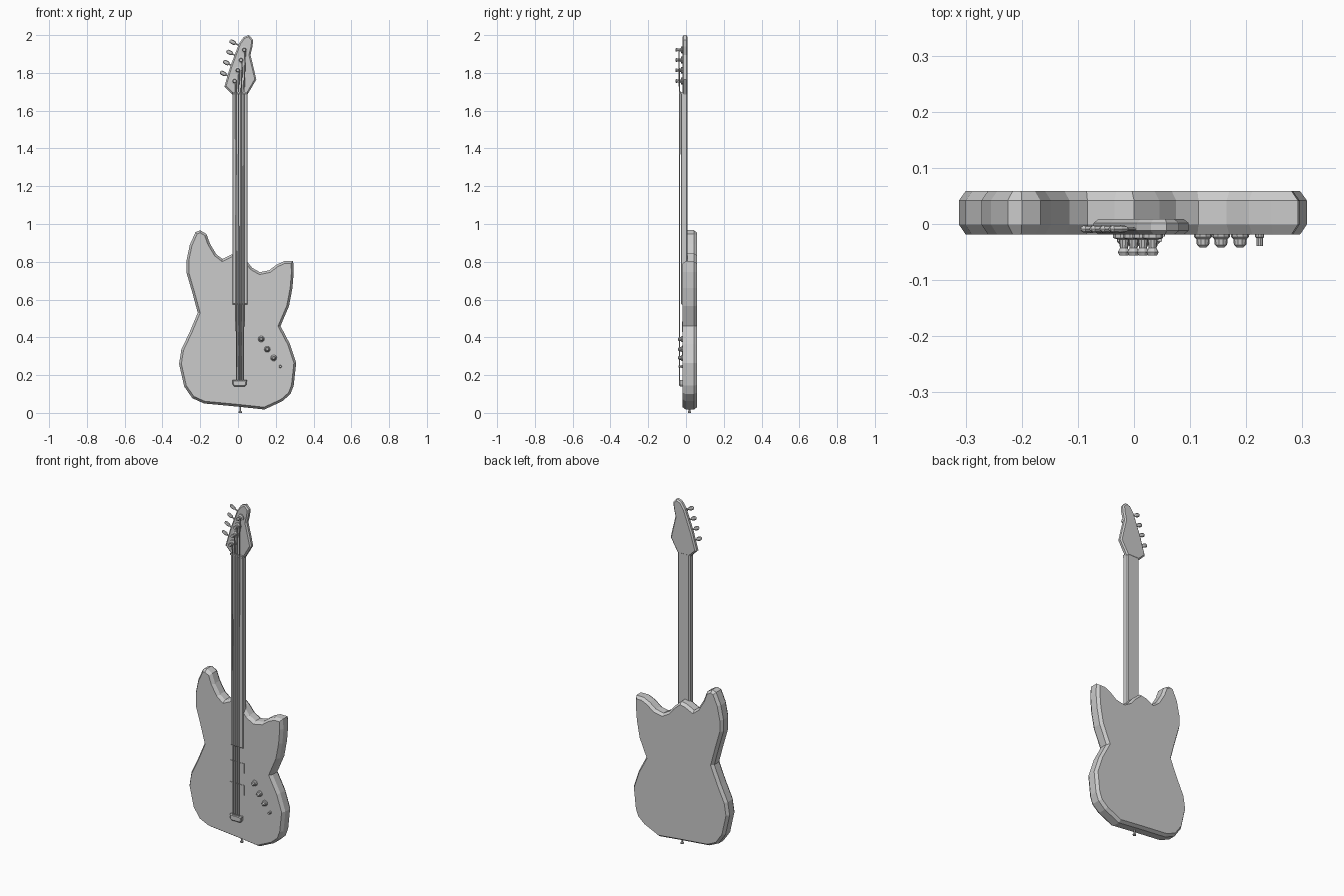
import bpy, bmesh, math
from mathutils import Vector

if "Cube" in bpy.data.objects:
    bpy.data.objects.remove(bpy.data.objects["Cube"])


def finish(bm, name, smooth=False):
    bmesh.ops.recalc_face_normals(bm, faces=bm.faces)
    me = bpy.data.meshes.new(name)
    bm.to_mesh(me)
    bm.free()
    ob = bpy.data.objects.new(name, me)
    bpy.context.collection.objects.link(ob)
    if smooth:
        for p in me.polygons:
            p.use_smooth = len(p.vertices) == 4
    return ob


def slab(name, outline, y0, y1, inset=0.0, front=0.0, back=0.0):
    """Extruded x/z outline with chamfered front and back rims."""
    bm = bmesh.new()
    a = bm.faces.new([bm.verts.new((x, y0 + front, z)) for x, z in outline])
    r = bmesh.ops.extrude_face_region(bm, geom=[a])
    b = next(g for g in r['geom'] if isinstance(g, bmesh.types.BMFace))
    for v in b.verts:
        v.co.y = y1 - back
    bm.faces.ensure_lookup_table()
    a = next(f for f in bm.faces if all(abs(v.co.y - y0 - front) < 1e-6 for v in f.verts)) \
        if not a.is_valid else a
    bmesh.ops.recalc_face_normals(bm, faces=bm.faces)
    for cap, y, d in ((a, y0, front), (b, y1, back)):
        if d:
            bmesh.ops.inset_region(bm, faces=[cap], thickness=inset, use_even_offset=True)
            for v in cap.verts:
                v.co.y = y
    return finish(bm, name)


def rect(x0, x1, z0, z1):
    return [(x0, z0), (x1, z0), (x1, z1), (x0, z1)]


def lathe(name, start, direction, profile, n=10, flat=1.0):
    """Rings of (distance, radius) along a direction; flat squashes in y."""
    bm = bmesh.new()
    start, d = Vector(start), Vector(direction).normalized()
    u = d.cross(Vector((0, 1, 0)))
    u = u.normalized() if u.length > 0.01 else Vector((1, 0, 0))
    w = d.cross(u)
    rings = []
    for t, r in profile:
        rings.append([bm.verts.new(start + d * t + u * r * math.cos(k * math.tau / n)
                                   + w * r * flat * math.sin(k * math.tau / n)) for k in range(n)])
    for p, q in zip(rings, rings[1:]):
        for k in range(n):
            bm.faces.new((p[k], p[(k + 1) % n], q[(k + 1) % n], q[k]))
    bm.faces.new(rings[0])
    bm.faces.new(rings[-1])
    return finish(bm, name)


# Body with offset horns and a slanted bottom
slab("body", [
    (-.225, .957), (-.2, .967), (-.167, .947), (-.148, .895), (-.115, .84), (-.083, .815),
    (-.035, .838), (.0, .845), (.045, .805), (.075, .768), (.115, .745), (.165, .755), (.205, .785),
    (.245, .803), (.292, .803), (.295, .745), (.288, .66), (.27, .565), (.225, .46),
    (.275, .365), (.308, .265), (.295, .145), (.278, .1), (.235, .062), (.14, .018), (0, .033),
    (-.18, .05), (-.242, .078), (-.285, .14), (-.312, .26), (-.3, .335), (-.255, .43),
    (-.213, .53), (-.24, .63), (-.272, .74), (-.272, .81), (-.255, .89)],
    -.019, .059, .012, .018, .017)

# Neck and fingerboard
slab("neck", rect(-.029, .05, .58, 1.70), -.018, .008, .006, 0, .006)
slab("fingerboard", rect(-.029, .05, .575, 1.69), -.027, -.018, .003, .003, 0)
slab("nut", rect(-.029, .05, 1.69, 1.70), -.031, -.015)

# Headstock
slab("headstock", [
    (-.029, 1.685), (-.072, 1.728), (-.042, 1.83), (.005, 1.955), (.03, 1.99), (.058, 2.0),
    (.08, 1.975), (.077, 1.94), (.066, 1.895), (.082, 1.83), (.097, 1.765), (.05, 1.685)],
    -.019, .009, .008, .007, .007)

# Tuning machines and strings
posts = [(-.018, 1.757), (-.001, 1.814), (.016, 1.868), (.033, 1.922)]
for i, (x, z) in enumerate(posts):
    lathe(f"tuner_post_{i}", (x, -.015, z), (0, -1, 0),
          [(0, .019), (.01, .019), (.013, .009), (.028, .007), (.035, .011), (.041, .008)])
    lathe(f"tuner_key_{i}", (x, -.009, z + .008), (-.88, 0, .47),
          [(0, .004), (.05, .004), (.056, .010), (.068, .012), (.082, .010), (.087, .004)], 8, .6)
    bx, nx = -.008 + i * .0125, -.012 + i * .0145
    path = [Vector((bx, -.034, .16)), Vector((nx, -.033, 1.695)), Vector((x + .006, -.038, z))]
    for j, (p, q) in enumerate(zip(path, path[1:])):
        length = (q - p).length
        lathe(f"string_{i}_{j}", p, q - p, [(0, .0032), (length, .0032)], 6)

# Pickups and bridge
slab("neck_pickup", rect(-.035, .054, .427, .485), -.022, -.01)
slab("bridge_pickup", rect(-.037, .055, .3, .358), -.022, -.01)
slab("bridge", [(-.02, .14), (.037, .14), (.045, .15), (.047, .175), (-.03, .175), (-.028, .15)],
     -.037, -.012, .005, .005, 0)

# Control knobs and output socket
for i, (x, z) in enumerate([(.123, .391), (.155, .337), (.189, .291)]):
    lathe(f"knob_{i}", (x, -.015, z), (0, -1, 0),
          [(0, .017), (.008, .016), (.012, .012), (.022, .011), (.027, .006)])
lathe("output_socket", (.224, -.015, .246), (0, -1, 0), [(0, .008), (.008, .008), (.01, .006), (.024, .006)])

# Strap button at the bottom
lathe("strap_button", (.012, .018, .04), (0, 0, -1), [(0, .005), (.03, .005), (.033, .009), (.04, .009)])
